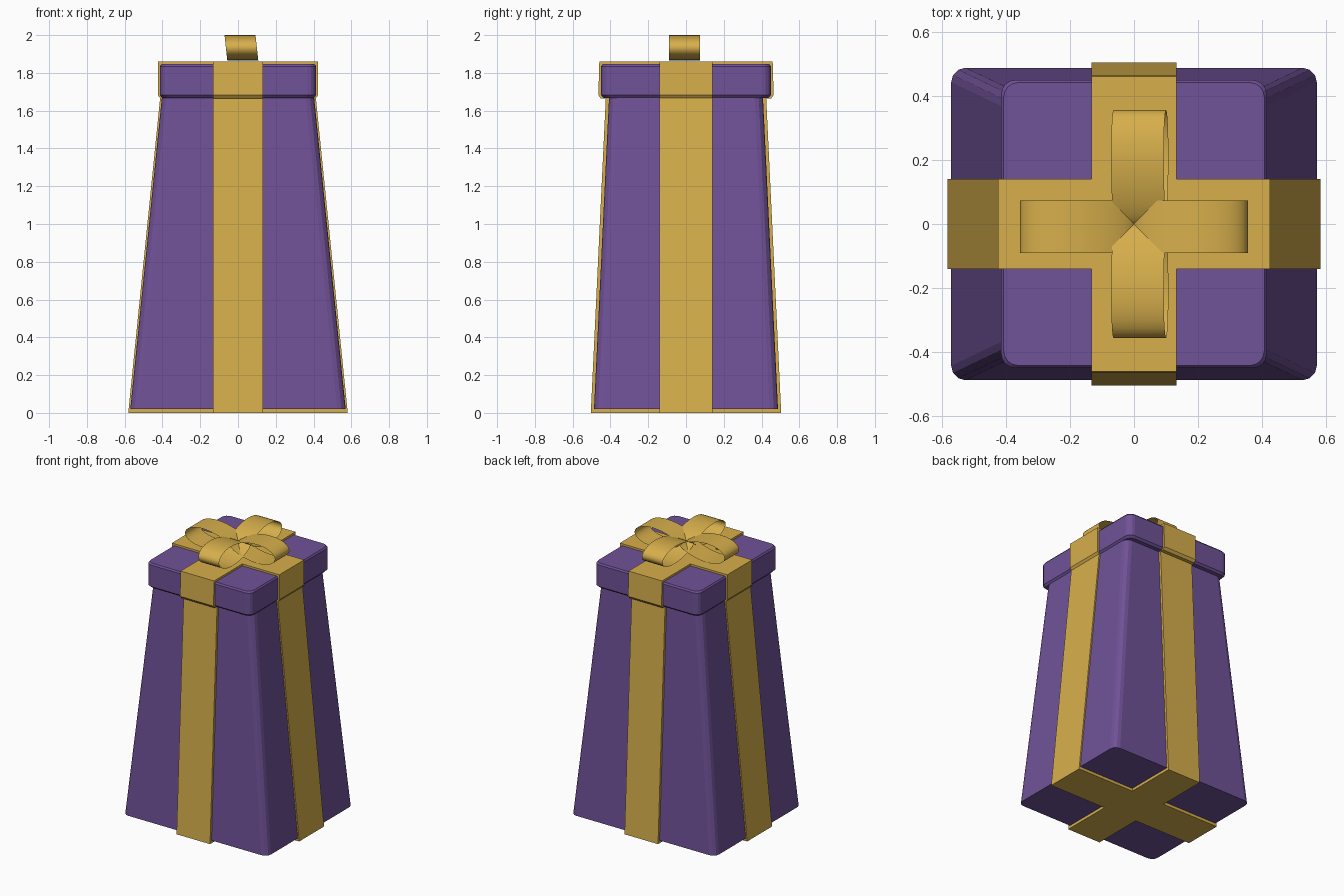
import bpy, bmesh, math

if "Cube" in bpy.data.objects:
    bpy.data.objects.remove(bpy.data.objects["Cube"])


def material(name, rgb):
    m = bpy.data.materials.new(name)
    m.diffuse_color = (*rgb, 1)
    m.use_nodes = True
    m.node_tree.nodes["Principled BSDF"].inputs["Base Color"].default_value = m.diffuse_color
    return m


PURPLE = material("purple paper", (0.162, 0.084, 0.310))
GOLD = material("gold ribbon", (0.680, 0.430, 0.072))


def finish(name, bm, mat, recalc=True):
    if recalc:
        bmesh.ops.recalc_face_normals(bm, faces=bm.faces)
    me = bpy.data.meshes.new(name)
    bm.to_mesh(me)
    bm.free()
    me.materials.append(mat)
    ob = bpy.data.objects.new(name, me)
    bpy.context.collection.objects.link(ob)
    return ob


def outline(hx, hy, r, segs):
    """Rectangle outline, with rounded corners when r > 0."""
    if r == 0:
        return [(hx, hy), (-hx, hy), (-hx, -hy), (hx, -hy)]
    pts = []
    for q, (sx, sy) in enumerate([(1, 1), (-1, 1), (-1, -1), (1, -1)]):
        for i in range(segs + 1):
            a = math.pi / 2 * (q + i / segs)
            pts.append((sx * (hx - r) + r * math.cos(a), sy * (hy - r) + r * math.sin(a)))
    return pts


def loft(name, rings, mat, r=0, segs=3):
    """Capped solid through rectangles given as (half x, half y, z)."""
    bm = bmesh.new()
    loops = [[bm.verts.new((x, y, z)) for x, y in outline(hx, hy, r, segs)]
             for hx, hy, z in rings]
    n = len(loops[0])
    for a, b in zip(loops, loops[1:]):
        for i in range(n):
            j = (i + 1) % n
            bm.faces.new((a[i], a[j], b[j], b[i]))
    bm.faces.new(loops[0][::-1])
    bm.faces.new(loops[-1])
    return finish(name, bm, mat)


# Tapered box and its lid
loft("box_body", [(0.57, 0.487, 0.02), (0.40, 0.406, 1.70)], PURPLE, 0.045, 3)
loft("lid", [(0.402, 0.436, 1.668), (0.414, 0.449, 1.682),
             (0.414, 0.449, 1.835), (0.406, 0.441, 1.846)], PURPLE, 0.045, 4)

# Ribbons wrapped round the box
loft("front_ribbon", [(0.132, 0.504, 0), (0.132, 0.424, 1.68)], GOLD)
loft("side_ribbon", [(0.581, 0.14, 0), (0.411, 0.14, 1.68)], GOLD)

# Ribbons wrapped over the lid
loft("lid_front_ribbon", [(0.132, 0.450, 1.664), (0.132, 0.464, 1.682),
                          (0.132, 0.459, 1.86)], GOLD)
loft("lid_side_ribbon", [(0.411, 0.14, 1.664), (0.424, 0.14, 1.682),
                         (0.424, 0.14, 1.86)], GOLD)


def bow_loop(name, angle, shift, lean):
    """Thin teardrop loop of ribbon reaching out from the centre."""
    bm = bmesh.new()
    n = 32
    c, s = math.cos(angle), math.sin(angle)
    rows = []
    for i in range(n + 1):
        t = 2 * math.pi * i / n
        r = 0.1775 * (1 - math.cos(t))
        dz = 0.077 * math.sin(t) * math.sqrt(max(0, math.sin(t / 2)))
        row = []
        for w in (-0.082, 0.082):
            u = w + shift - lean * dz
            row.append(bm.verts.new((r * c - u * s, r * s + u * c, 1.933 + dz)))
        rows.append(row)
    for a, b in zip(rows, rows[1:]):
        bm.faces.new((a[0], b[0], b[1], a[1]))
    ob = finish(name, bm, GOLD, False)
    bpy.context.view_layer.objects.active = ob
    ob.select_set(True)
    bpy.ops.object.shade_smooth_by_angle(angle=math.radians(40))
    ob.select_set(False)


# Four bow loops
bow_loop("bow_loop_right", 0, -0.009, 0)
bow_loop("bow_loop_left", math.pi, 0.009, 0)
bow_loop("bow_loop_back", math.pi / 2, -0.018, -0.11)
bow_loop("bow_loop_front", -math.pi / 2, 0.018, 0.11)
